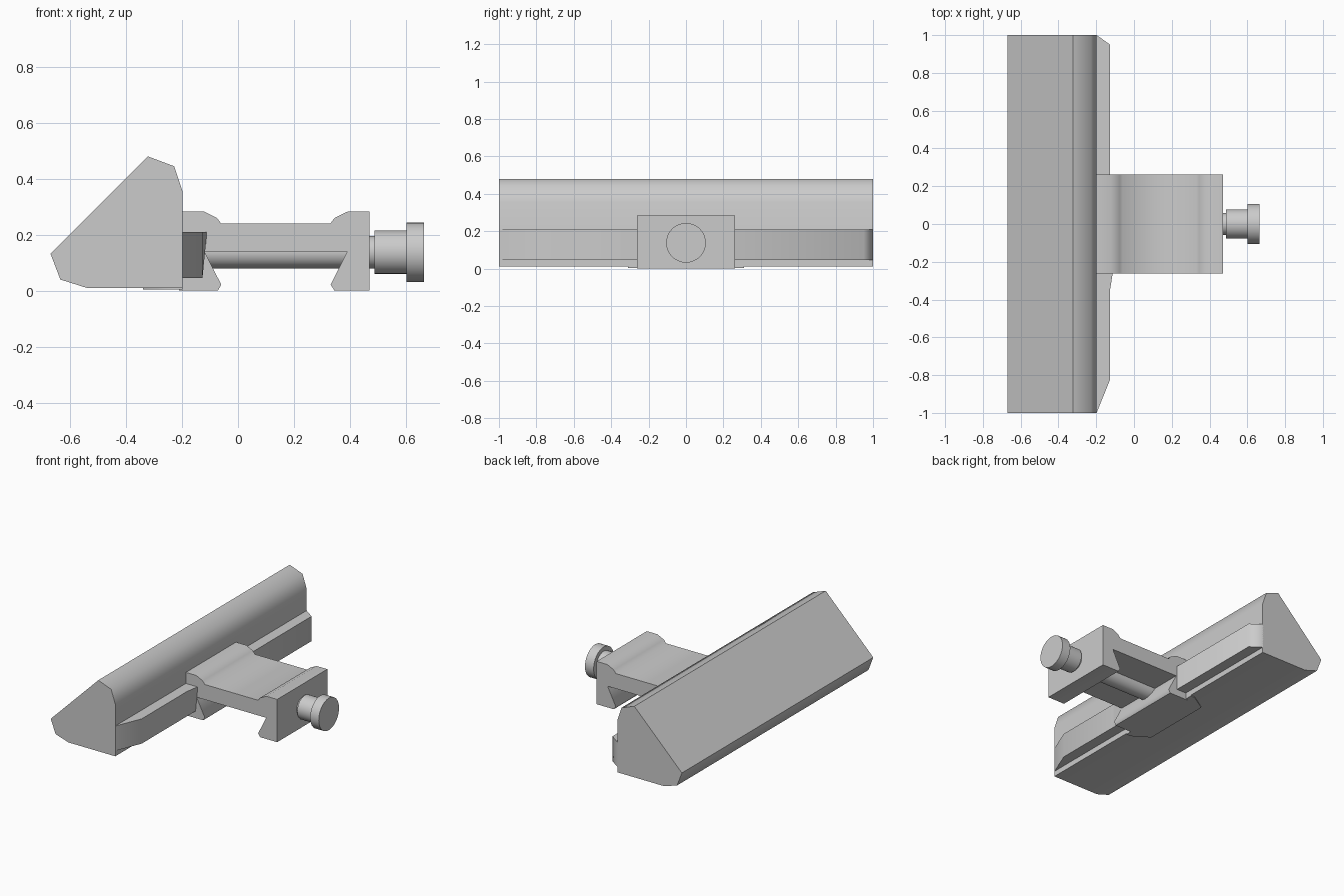
import bpy, math
from mathutils import Vector

if "Cube" in bpy.data.objects:
    bpy.data.objects.remove(bpy.data.objects["Cube"])

grey = bpy.data.materials.new("plain grey")
grey.diffuse_color = (0.6, 0.6, 0.6, 1)
grey.use_nodes = True
grey.node_tree.nodes["Principled BSDF"].inputs["Base Color"].default_value = grey.diffuse_color


def prism(name, profile, lo, hi, axis):
    """Extrude a closed 2D profile: axis 'y' takes (x, z), axis 'z' takes (x, y)."""
    place = (lambda a, b, t: (a, t, b)) if axis == 'y' else (lambda a, b, t: (a, b, t))
    n = len(profile)
    verts = [place(a, b, t) for t in (lo, hi) for a, b in profile]
    faces = [(i, (i + 1) % n, n + (i + 1) % n, n + i) for i in range(n)]
    faces += [tuple(range(n))[::-1], tuple(range(n, 2 * n))]
    mesh = bpy.data.meshes.new(name)
    mesh.from_pydata(verts, [], faces)
    obj = bpy.data.objects.new(name, mesh)
    bpy.context.collection.objects.link(obj)
    finish(obj)
    return obj


def finish(obj):
    obj.data.materials.append(grey)
    bpy.ops.object.select_all(action='DESELECT')
    obj.select_set(True)
    bpy.context.view_layer.objects.active = obj
    bpy.ops.object.mode_set(mode='EDIT')
    bpy.ops.mesh.select_all(action='SELECT')
    bpy.ops.mesh.normals_make_consistent(inside=False)
    bpy.ops.object.mode_set(mode='OBJECT')
    bpy.ops.object.shade_smooth_by_angle(angle=math.radians(60))


def rod(name, x0, x1, radius):
    bpy.ops.mesh.primitive_cylinder_add(
        vertices=32, radius=radius, depth=x1 - x0,
        location=((x0 + x1) / 2, 0, 0.138), rotation=(0, math.pi / 2, 0))
    obj = bpy.context.object
    obj.name = name
    finish(obj)


# Long wedge-shaped body
prism("body", [(-0.67, 0.132), (-0.635, 0.04), (-0.54, 0.01), (-0.198, 0.01),
               (-0.198, 0.355), (-0.228, 0.445), (-0.322, 0.48)], -1, 1, 'y')

# Side rail with chamfered ends, flared where it meets the clamp
prism("side_rail", [(-0.21, -1), (-0.198, -1), (-0.127, -0.825), (-0.127, 0.95),
                    (-0.198, 1), (-0.21, 1)], 0.046, 0.21, 'z')
flare = prism("rail_flare", [(-0.2, -0.35), (-0.127, -0.35), (-0.111, -0.25),
                             (-0.2, -0.25)], 0.046, 0.21, 'z')
for v in flare.data.vertices:
    if v.co.z < 0.1:
        v.co.x = min(v.co.x, -0.127)

# Thin foot flaring into the underside of the body
prism("clamp_foot", [(-0.34, -0.24), (-0.23, -0.31), (-0.198, -0.31),
                     (-0.198, 0.31), (-0.23, 0.31), (-0.34, 0.24)], 0.004, 0.03, 'z')

# Dovetail clamp
prism("clamp", [(-0.21, 0), (-0.072, 0), (-0.06, 0.022), (-0.12, 0.14),
                (0.39, 0.14), (0.331, 0.022), (0.345, 0), (0.47, 0),
                (0.47, 0.283), (0.392, 0.283), (0.345, 0.26), (0.33, 0.24),
                (-0.06, 0.24), (-0.075, 0.26), (-0.122, 0.283), (-0.21, 0.283)],
      -0.262, 0.262, 'y')

# Cross bolt with stepped knob
rod("cross_bolt", -0.15, 0.495, 0.058)
rod("knob_shaft", 0.488, 0.61, 0.078)
rod("knob_head", 0.602, 0.665, 0.106)
